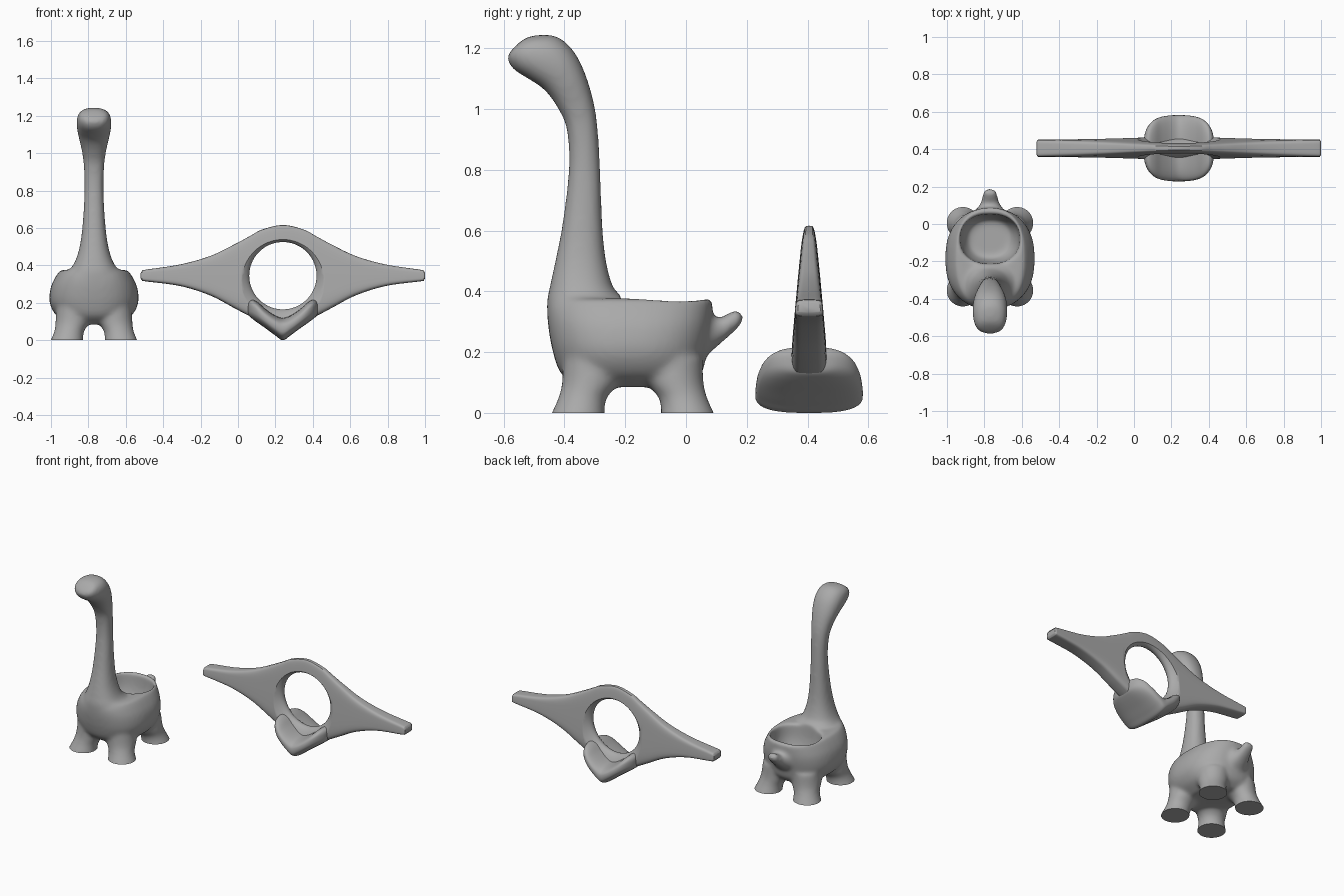
import bpy, bmesh, math
from mathutils import Vector

if "Cube" in bpy.data.objects:
    bpy.data.objects.remove(bpy.data.objects["Cube"])

grey = bpy.data.materials.new("plain grey")
grey.use_nodes = True
COLOR = (0.4, 0.4, 0.4, 1)
grey.diffuse_color = COLOR
grey.node_tree.nodes["Principled BSDF"].inputs["Base Color"].default_value = COLOR


def spline(rows, steps=5):
    """Smooth in-between rows through the given key rows."""
    rows = [Vector(r) for r in rows]
    out = []
    for i in range(len(rows) - 1):
        a, b, c, d = (rows[max(0, min(len(rows) - 1, i + k))] for k in (-1, 0, 1, 2))
        for s in range(steps):
            t = s / steps
            out.append(b + (c - a) * (t / 2) + (a * 2 - b * 5 + c * 4 - d) * (t * t / 2)
                       + (b * 3 - a - c * 3 + d) * (t ** 3 / 2))
    return out + [rows[-1]]


def oval(power, count=40):
    """Unit superellipse points."""
    pts = []
    for i in range(count):
        t = math.tau * i / count
        c, s = math.cos(t), math.sin(t)
        pts.append((math.copysign(abs(c) ** (2 / power), c), math.copysign(abs(s) ** (2 / power), s)))
    return pts


def loft(bm, rings):
    loops = [[bm.verts.new(p) for p in ring] for ring in rings]
    n = len(loops[0])
    for a, b in zip(loops, loops[1:]):
        for i in range(n):
            bm.faces.new((a[i], a[(i + 1) % n], b[(i + 1) % n], b[i]))
    bm.faces.new(loops[0][::-1])
    bm.faces.new(loops[-1])


def make(name, bm):
    bmesh.ops.recalc_face_normals(bm, faces=bm.faces)
    mesh = bpy.data.meshes.new(name)
    bm.to_mesh(mesh)
    bm.free()
    obj = bpy.data.objects.new(name, mesh)
    bpy.context.collection.objects.link(obj)
    mesh.materials.append(grey)
    return obj


def modify(obj, kind, **settings):
    bpy.context.view_layer.objects.active = obj
    mod = obj.modifiers.new(kind.title(), kind)
    for key, value in settings.items():
        setattr(mod, key, value)
    bpy.ops.object.modifier_apply(modifier=mod.name)


def cut(obj, cutter):
    cutter.hide_render = True
    modify(obj, 'BOOLEAN', operation='DIFFERENCE', solver='EXACT', object=cutter)
    bpy.data.objects.remove(cutter)


def smooth(obj, angle):
    bpy.ops.object.select_all(action='DESELECT')
    obj.select_set(True)
    bpy.context.view_layer.objects.active = obj
    bpy.ops.object.shade_smooth_by_angle(angle=math.radians(angle))


# ---- Long-necked animal planter ----
CX = -0.77


def level_loft(bm, rows, power):
    """Rows: z, centre x, centre y, half width, half depth."""
    loft(bm, [[(x + rx * c, y + ry * s, z) for c, s in oval(power)]
              for z, x, y, rx, ry in spline(rows)])


def slanted_loft(bm, rows):
    """Rows: front y, front z, back y, back z, half width."""
    rings = []
    for fy, fz, by, bz, w in spline(rows):
        rings.append([(CX + w * c, (fy + by) / 2 + s * (by - fy) / 2,
                       (fz + bz) / 2 + s * (bz - fz) / 2) for c, s in oval(2.25)])
    loft(bm, rings)


bm = bmesh.new()
# Body
level_loft(bm, [(.085, CX, -.175, .13, .18), (.13, CX, -.18, .2, .232),
                (.2, CX, -.185, .237, .253), (.28, CX, -.185, .232, .268),
                (.34, CX, -.185, .205, .272), (.376, CX, -.18, .18, .268)], 2.4)
# Neck and head
slanted_loft(bm, [(-.44, .25, -.2, .25, .18), (-.458, .35, -.205, .37, .14),
                  (-.447, .42, -.238, .41, .104), (-.43, .5, -.263, .5, .077),
                  (-.407, .62, -.275, .62, .061), (-.386, .8, -.282, .8, .051),
                  (-.392, .93, -.29, .93, .055), (-.42, 1.0, -.303, 1.02, .065),
                  (-.465, 1.062, -.333, 1.12, .083), (-.52, 1.1, -.373, 1.195, .093),
                  (-.567, 1.13, -.43, 1.24, .09), (-.588, 1.165, -.51, 1.24, .07),
                  (-.578, 1.19, -.55, 1.218, .03)])
# Tail
slanted_loft(bm, [(0, .12, 0, .36, .11), (.06, .18, .07, .335, .08), (.11, .225, .105, .312, .053),
                  (.153, .262, .135, .325, .042), (.182, .293, .16, .338, .036),
                  (.19, .315, .175, .336, .02)])
# Legs with flared feet
for sx in (-1, 1):
    for sy in (-1, 1):
        level_loft(bm, [(z, CX + sx * dx, -.175 + sy * dy, r, r) for z, dx, dy, r in
                        ((-.04, .152, .185, .098), (0, .145, .18, .087), (.05, .132, .165, .08),
                         (.1, .113, .14, .093), (.18, .1, .13, .1))], 2)
planter = make("animal_planter", bm)
modify(planter, 'REMESH', mode='VOXEL', voxel_size=0.009)

# Bowl in the back
bm = bmesh.new()
level_loft(bm, [(.2, CX, -.08, .09, .08), (.215, CX, -.08, .12, .105), (.28, CX, -.08, .15, .125),
                (.36, CX, -.08, .16, .133), (.42, CX, -.08, .165, .135)], 2.3)
cut(planter, make("bowl_cutter", bm))
modify(planter, 'REMESH', mode='VOXEL', voxel_size=0.009)
modify(planter, 'SMOOTH', factor=0.5, iterations=16)

# Flat soles
bm = bmesh.new()
bmesh.ops.create_cube(bm, size=1)
for v in bm.verts:
    v.co = (CX + v.co.x, v.co.y - .17, v.co.z * .2 - .1)
cut(planter, make("floor_cutter", bm))
smooth(planter, 50)

# ---- Winged thumb ring ----
RX, RY, RZ = .24, .405, .345


def both_sides(rows):
    """Mirror rows, which start at the outer end, about the middle one."""
    return rows + [(-r[0],) + tuple(r[1:]) for r in rows[-2::-1]]


# Wing plate, thinner toward the top
bm = bmesh.new()
rings = []
for dx, top, bottom, k in spline(both_sides([
        (-.76, .36, .33, .8), (-.752, .37, .32, .95), (-.735, .377, .315, 1), (-.55, .405, .29, 1),
        (-.39, .45, .24, 1), (-.26, .512, .172, 1), (-.18, .555, .13, 1),
        (-.11, .592, .1, 1), (0, .616, .06, 1)]), 8):
    ring = []
    for c, s in oval(5):
        z = (top + bottom) / 2 + s * (top - bottom) / 2
        ring.append((RX + dx, RY + c * k * (.077 - .09 * z), z))
    rings.append(ring)
loft(bm, rings)
plate = make("wing_plate", bm)

# Thumb hole with a rounded lip
bm = bmesh.new()
rings = []
for i in range(-12, 13):
    y = i * .0075
    r = .18 + 18 * y * y
    rings.append([(RX + r * c, RY + y, RZ + r * s) for c, s in oval(2, 96)])
loft(bm, rings)
cut(plate, make("hole_cutter", bm))
smooth(plate, 35)

# V-shaped page spreader below the hole
bm = bmesh.new()
rings = []
for dx, bottom, top, w in spline(both_sides([
        (-.188, .148, .19, .04), (-.18, .13, .208, .085), (-.16, .112, .216, .125),
        (-.13, .09, .2, .153), (-.09, .062, .165, .169), (-.04, .025, .132, .176),
        (0, 0, .12, .177)])):
    rings.append([(RX + dx, RY + w * c, max(0, (top + bottom) / 2 + s * (top - bottom) / 2))
                  for c, s in oval(2.8)])
loft(bm, rings)
smooth(make("page_spreader", bm), 50)
